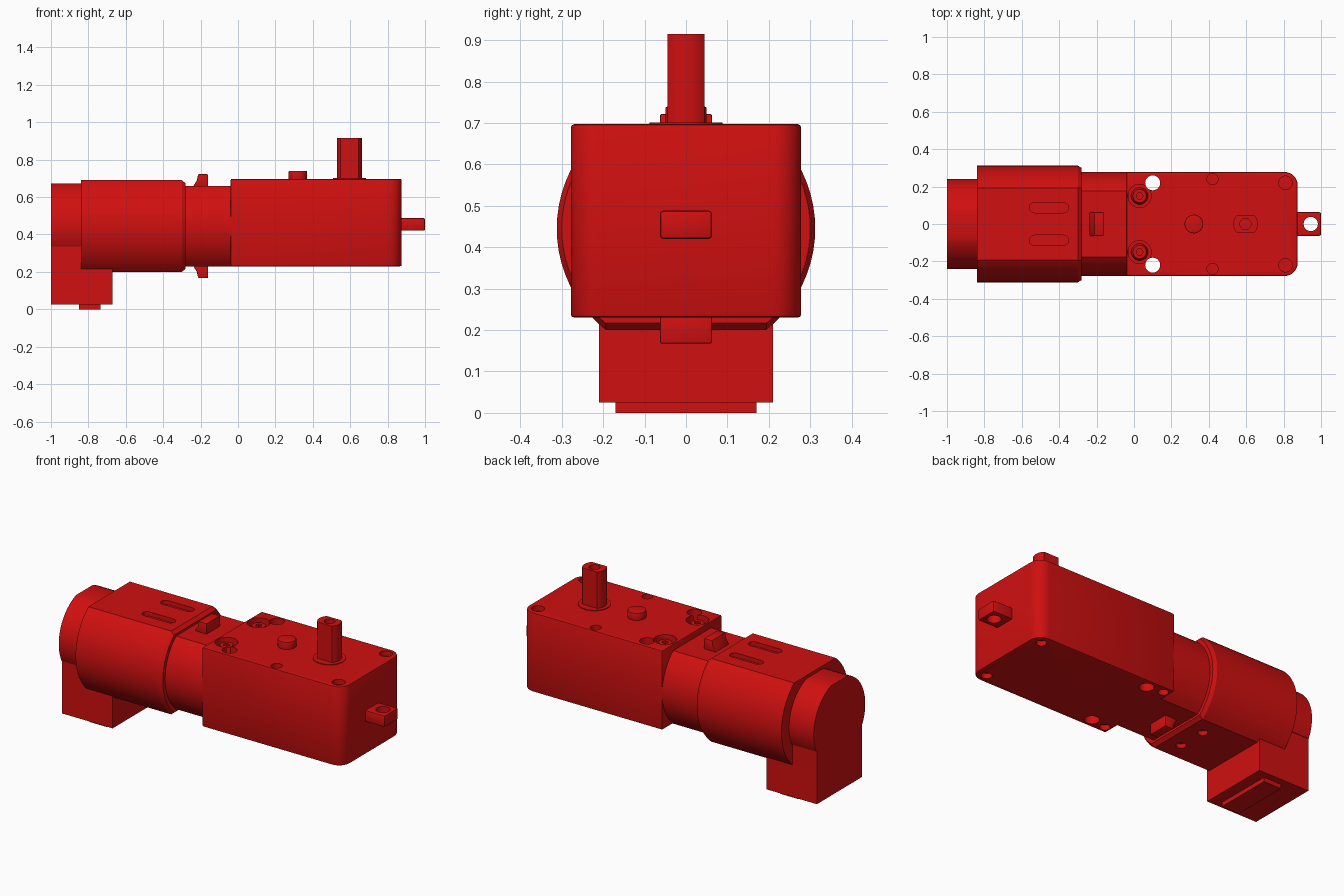
import bpy, bmesh, math
from mathutils import Matrix, Vector

if "Cube" in bpy.data.objects:
    bpy.data.objects.remove(bpy.data.objects["Cube"])

red = bpy.data.materials.new("red plastic")
red.diffuse_color = (0.63, 0.005, 0.005, 1)
red.use_nodes = True
red.node_tree.nodes["Principled BSDF"].inputs["Base Color"].default_value = red.diffuse_color
AXIS_Z = 0.445  # height of the motor axis


def finish(bm, name):
    bmesh.ops.recalc_face_normals(bm, faces=bm.faces)
    me = bpy.data.meshes.new(name)
    bm.to_mesh(me)
    bm.free()
    ob = bpy.data.objects.new(name, me)
    bpy.context.collection.objects.link(ob)
    me.materials.append(red)
    return ob


def loft(name, rings):
    """Skin closed rings of points and cap both ends."""
    bm = bmesh.new()
    vs = [[bm.verts.new(p) for p in r] for r in rings]
    n = len(vs[0])
    for a, b in zip(vs, vs[1:]):
        for i in range(n):
            bm.faces.new((a[i], a[(i + 1) % n], b[(i + 1) % n], b[i]))
    bm.faces.new(vs[0])
    bm.faces.new(vs[-1])
    return finish(bm, name)


def box(name, x0, x1, y0, y1, z0, z1):
    ring = [(x0, y0), (x1, y0), (x1, y1), (x0, y1)]
    return loft(name, [[(x, y, z) for x, y in ring] for z in (z0, z1)])


def cyl(name, x, y, r, z0, z1, r1=None, n=32):
    rings = []
    for z, rad in ((z0, r), (z1, r if r1 is None else r1)):
        rings.append([(x + rad * math.cos(t * math.tau / n),
                       y + rad * math.sin(t * math.tau / n), z) for t in range(n)])
    return loft(name, rings)


def flat_round(r, h, n=20):
    """Circle section (y, z) with its top and bottom cut flat at +-h."""
    a = math.asin(h / r)
    right = [(r * math.cos(t), r * math.sin(t))
             for t in (-a + 2 * a * i / n for i in range(n + 1))]
    return right + [(-y, -z) for y, z in right]


def barrel(name, stations, n=20):
    """Flattened cylinder along x; stations are (x, radius, half height)."""
    return loft(name, [[(x, y, AXIS_Z + z) for y, z in flat_round(r, h, n)]
                       for x, r, h in stations])


def stadium(x0, x1, y, r, n=10):
    pts = []
    for cx, start in ((x1 - r, -math.pi / 2), (x0 + r, math.pi / 2)):
        pts += [(cx + r * math.cos(start + math.pi * i / n),
                 y + r * math.sin(start + math.pi * i / n)) for i in range(n + 1)]
    return pts


def apply_mod(ob, mod):
    bpy.context.view_layer.objects.active = ob
    bpy.ops.object.modifier_apply(modifier=mod.name)


def boolean(ob, other, op='DIFFERENCE'):
    m = ob.modifiers.new("bool", 'BOOLEAN')
    m.operation, m.object, m.solver = op, other, 'EXACT'
    apply_mod(ob, m)
    bpy.data.objects.remove(other)


def bevel(ob, w, seg=2):
    m = ob.modifiers.new("bevel", 'BEVEL')
    m.width, m.segments, m.limit_method = w, seg, 'ANGLE'
    m.angle_limit = math.radians(40)
    apply_mod(ob, m)


# Gearbox: outline with two round corners at the output end
X0, X1, HY, ZB, ZT, R = -0.04, 0.875, 0.278, 0.23, 0.697, 0.07
outline = [(X0, HY), (X0, -HY)]
for cy, start in ((-HY + R, -math.pi / 2), (HY - R, 0)):
    outline += [(X1 - R + R * math.cos(start + math.pi / 2 * i / 8),
                 cy + R * math.sin(start + math.pi / 2 * i / 8)) for i in range(9)]
gearbox = loft("gearbox", [[(x, y, z) for x, y in outline] for z in (ZB, ZT)])
bevel(gearbox, 0.008)

for s in (-1, 1):
    # Screw recess, through hole, blind pockets and underside holes
    boolean(gearbox, cyl("cut", 0.03, s * 0.15, 0.062, ZT - 0.05, 1))
    boolean(gearbox, cyl("cut", 0.10, s * 0.22, 0.04, 0, 1))
    boolean(gearbox, cyl("cut", 0.42, s * 0.24, 0.03, ZT - 0.03, 1))
    boolean(gearbox, cyl("cut", 0.81, s * 0.22, 0.036, ZT - 0.03, 1))
    boolean(gearbox, cyl("cut", 0.81, s * 0.22, 0.028, 0, ZB + 0.03))
    boolean(gearbox, cyl("cut", 0.0, s * 0.235, 0.028, 0, ZB + 0.03))
    # Screw head with a socket
    screw = cyl("screw_head", 0.03, s * 0.15, 0.048, ZT - 0.06, ZT - 0.015, 0.036)
    boolean(screw, cyl("cut", 0.03, s * 0.15, 0.018, ZT - 0.04, 1, n=6))

# Mounting lug with a vertical hole
lug = box("mounting_lug", X1 - 0.02, 1.0, -0.063, 0.063, 0.42, 0.488)
bevel(lug, 0.008)
boolean(lug, cyl("cut", 0.945, 0, 0.038, 0, 1))

# Output shaft: round bar with two flats and a bore, on a thin collar
shaft = cyl("output_shaft", 0.596, 0, 0.066, ZT - 0.02, 0.915)
boolean(shaft, box("keep", 0.4, 0.8, -0.045, 0.045, 0.5, 1.2), 'INTERSECT')
boolean(shaft, cyl("cut", 0.596, 0, 0.03, 0.80, 1.2))
cyl("shaft_collar", 0.596, 0, 0.088, ZT - 0.01, ZT + 0.004)

# Locating peg
peg = cyl("locating_peg", 0.32, 0, 0.05, ZT - 0.02, 0.74)
bevel(peg, 0.006)

# Motor neck and outer motor cover with a chamfered front rim
barrel("motor_neck", [(-0.32, 0.278, 0.215), (-0.03, 0.278, 0.215)])
cover = barrel("motor_cover", [(-0.84, 0.312, 0.245), (-0.30, 0.312, 0.245),
                               (-0.28, 0.300, 0.228)])
for s in (-1, 1):
    slot = stadium(-0.56, -0.35, s * 0.087, 0.027)
    boolean(cover, loft("cut", [[(x, y, z) for x, y in slot] for z in (0.665, 0.8)]))
    boolean(cover, cyl("cut", -0.39, s * 0.087, 0.027, 0.1, 0.225))

# Latch tabs above and below the neck
for name, z0, z1 in (("upper_latch", 0.65, 0.722), ("lower_latch", 0.24, 0.167)):
    d = z1 - z0
    prof = [(-0.16, z0), (-0.16, z1), (-0.213, z1), (-0.22, z0 + 0.55 * d),
            (-0.237, z0 + 0.15 * d), (-0.237, z0)]
    tab = loft(name, [[(x, y, z) for x, z in prof] for y in (-0.063, 0.063)])
    bevel(tab, 0.005)

# Rear housing: rounded upper part joined to the connector block
housing = barrel("rear_housing", [(-1.0, 0.24, 0.227), (-0.83, 0.24, 0.227)], 24)
boolean(housing, box("cut", -1.2, -0.5, -0.5, 0.5, 0, 0.335))
boolean(housing, box("block", -1.0, -0.67, -0.21, 0.21, 0.025, 0.34), 'UNION')
box("connector_plug", -0.85, -0.735, -0.17, 0.17, 0.0, 0.03)

# Smooth the curved walls and keep the edges crisp
bpy.ops.object.select_all(action='SELECT')
bpy.ops.object.shade_smooth_by_angle(angle=math.radians(30))
